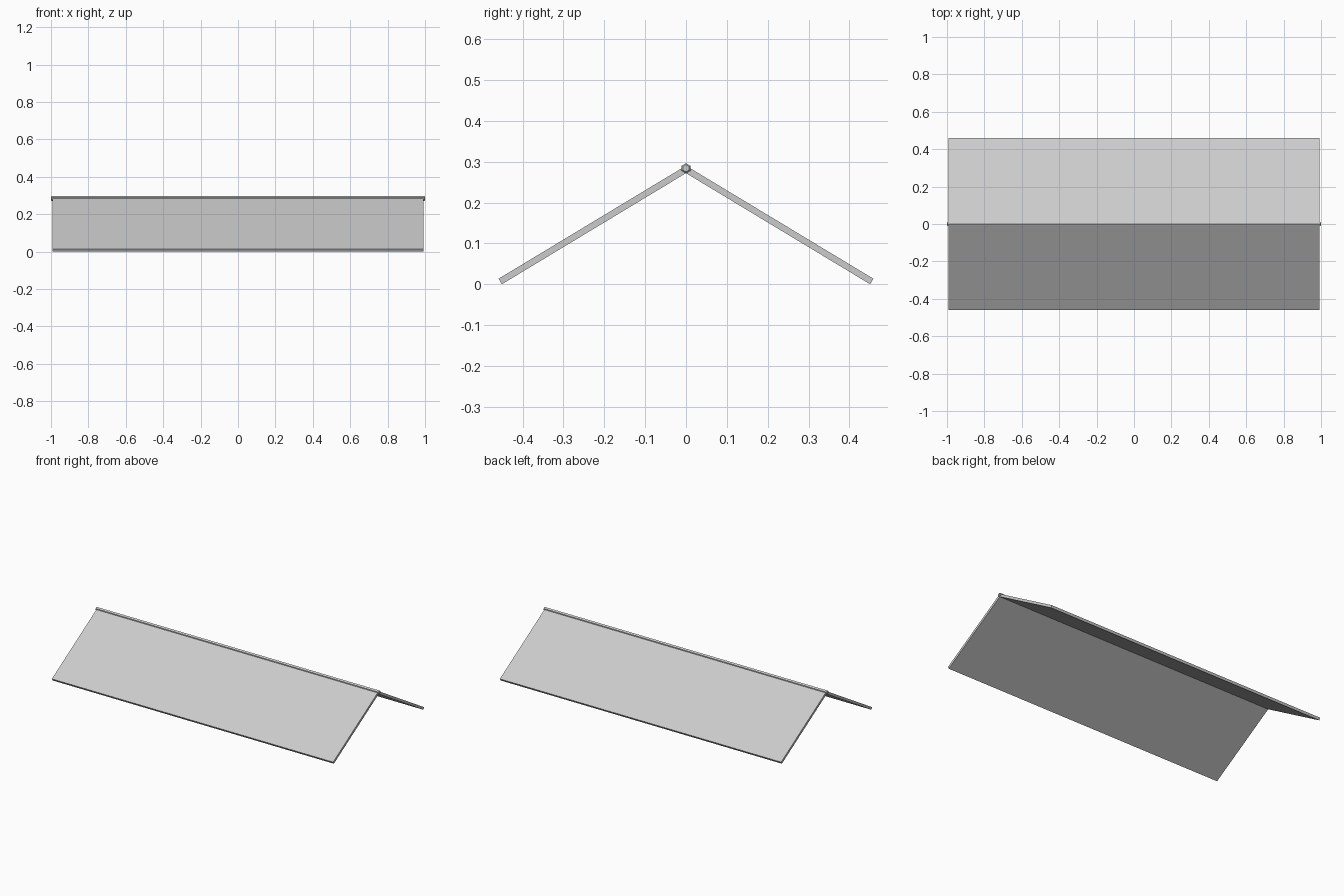
import bpy, bmesh, math

if "Cube" in bpy.data.objects:
    bpy.data.objects.remove(bpy.data.objects["Cube"])

ANGLE = math.radians(31.1)
HALF_LEN, THICK = 0.993, 0.0157
APEX = 0.2926            # where the outer faces meet
EAVE_Y = 0.459           # outermost corner of each slab


def prism(name, profile, sections):
    """Loft a (y, z) profile along x; sections are (x, scale, centre z)."""
    bm = bmesh.new()
    rings = [[bm.verts.new((x, y * s, zc + (z - zc) * s)) for y, z in profile]
             for x, s, zc in sections]
    n = len(profile)
    for a, b in zip(rings, rings[1:]):
        for i in range(n):
            bm.faces.new((a[i], a[(i + 1) % n], b[(i + 1) % n], b[i]))
    bm.faces.new(rings[0])
    bm.faces.new(rings[-1])
    bmesh.ops.recalc_face_normals(bm, faces=bm.faces)
    mesh = bpy.data.meshes.new(name)
    bm.to_mesh(mesh)
    bm.free()
    obj = bpy.data.objects.new(name, mesh)
    bpy.context.collection.objects.link(obj)
    return obj


# Sloping roof slabs
c, s, t = math.cos(ANGLE), math.sin(ANGLE), math.tan(ANGLE)
eave_z = THICK * c
apex = eave_z + EAVE_Y * t
for name, side in (("front_slab", -1), ("back_slab", 1)):
    prism(name, [(0, apex), (side * EAVE_Y, eave_z),
                 (side * (EAVE_Y - THICK * s), 0), (0, apex - THICK / c)],
          [(-HALF_LEN, 1, 0), (HALF_LEN, 1, 0)])

# Hexagonal ridge bar with chamfered ends
R, RZ = 0.0123, 0.284
hexagon = [(R * math.sin(i * math.pi / 3), RZ + R * math.cos(i * math.pi / 3)) for i in range(6)]
prism("ridge_bar", hexagon,
      [(-1, 0.7, RZ), (-0.996, 1, RZ), (0.996, 1, RZ), (1, 0.7, RZ)])
